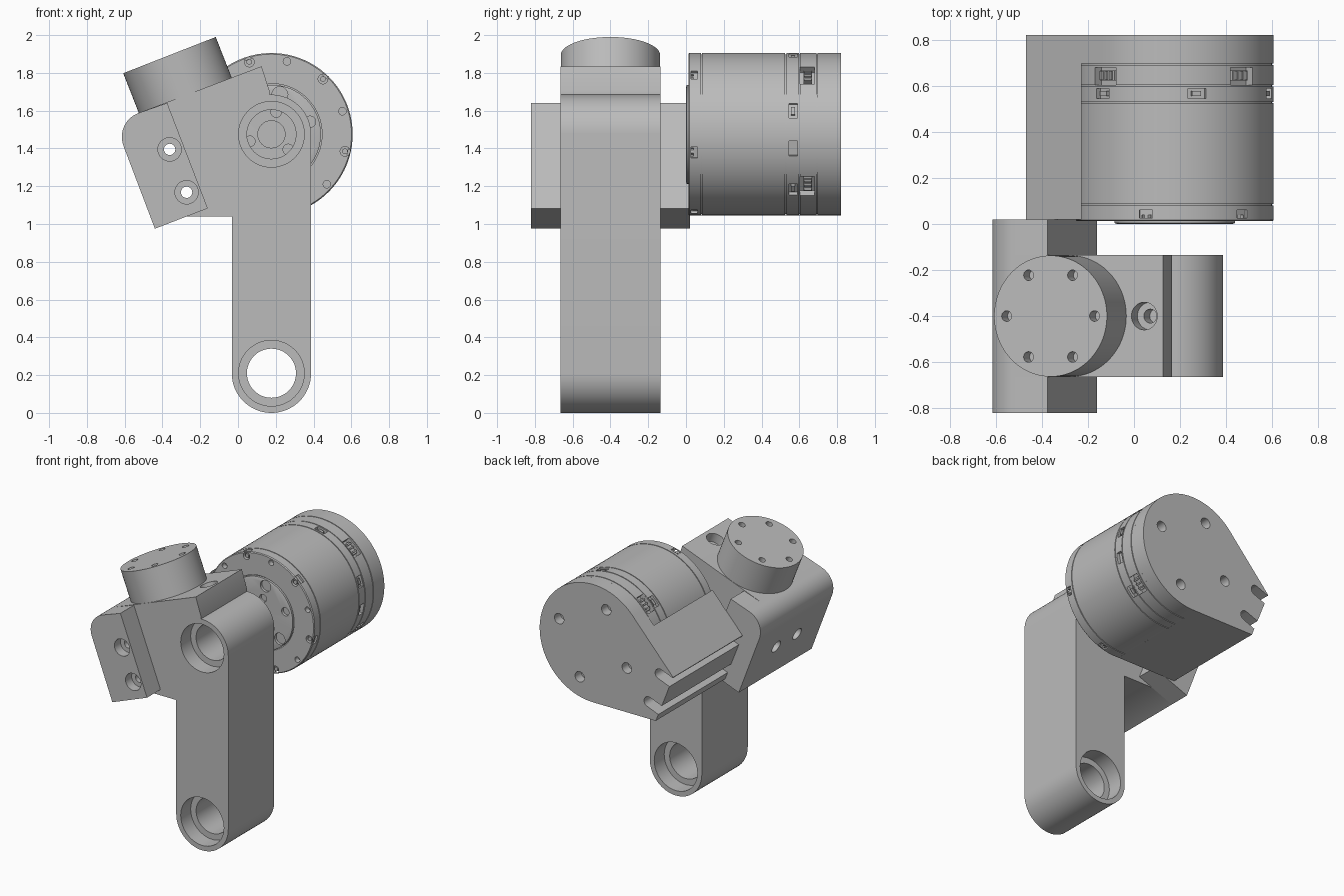
import bpy, bmesh, math
from mathutils import Matrix, Vector

cube = bpy.data.objects.get("Cube")
if cube:
    bpy.data.objects.remove(cube, do_unlink=True)

grey = bpy.data.materials.new("machined grey")
grey.use_nodes = True
COLOUR = (0.5, 0.5, 0.5, 1)
grey.diffuse_color = COLOUR
grey.node_tree.nodes["Principled BSDF"].inputs["Base Color"].default_value = COLOUR

TILT = math.radians(21.4)
UP = Vector((-math.sin(TILT), 0, math.cos(TILT)))      # tilted head axis
ACROSS = Vector((math.cos(TILT), 0, math.sin(TILT)))
JX, JZ, R = 0.177, 1.475, 0.43                         # motor axis and radius
FOOT_Z, ARM_R, MID_Y = 0.21, 0.21, -0.4


def finish(name, bm):
    bmesh.ops.recalc_face_normals(bm, faces=bm.faces)
    mesh = bpy.data.meshes.new(name)
    bm.to_mesh(mesh)
    bm.free()
    mesh.materials.append(grey)
    ob = bpy.data.objects.new(name, mesh)
    bpy.context.collection.objects.link(ob)
    return ob


def arc(cx, cz, r, a0, a1, n=24):
    angles = [math.radians(a0 + (a1 - a0) * i / n) for i in range(n + 1)]
    return [(cx + r * math.cos(a), cz + r * math.sin(a)) for a in angles]


def prism(name, outline, y0, y1):
    bm = bmesh.new()
    face = bm.faces.new([bm.verts.new((x, y0, z)) for x, z in outline])
    ext = bmesh.ops.extrude_face_region(bm, geom=[face])
    bmesh.ops.translate(bm, vec=(0, y1 - y0, 0),
                        verts=[v for v in ext["geom"] if isinstance(v, bmesh.types.BMVert)])
    return finish(name, bm)


def rod(name, p0, p1, r, n=32):
    p0, p1 = Vector(p0), Vector(p1)
    bm = bmesh.new()
    turn = (p1 - p0).to_track_quat("Z", "Y").to_matrix().to_4x4()
    bmesh.ops.create_cone(bm, cap_ends=True, segments=n, radius1=r, radius2=r,
                          depth=(p1 - p0).length,
                          matrix=Matrix.Translation((p0 + p1) / 2) @ turn)
    return finish(name, bm)


def radial_box(name, deg, radius, y, size):
    """Box on the motor rim: size is radial, along the axis, tangential."""
    bm = bmesh.new()
    m = (Matrix.Translation((JX, y, JZ)) @ Matrix.Rotation(-math.radians(deg), 4, "Y")
         @ Matrix.Translation((radius, 0, 0)) @ Matrix.Diagonal((*size, 1)))
    bmesh.ops.create_cube(bm, size=1, matrix=m)
    return finish(name, bm)


def lathe(name, profile, n=96):
    """Spin (radius, y) points around the motor axis."""
    bm = bmesh.new()
    rings = [[bm.verts.new((x, y, z)) for x, z in arc(JX, JZ, r, 0, 360 - 360 / n, n - 1)]
             for r, y in profile]
    for a, b in zip(rings, rings[1:]):
        for i in range(n):
            bm.faces.new((a[i], a[(i + 1) % n], b[(i + 1) % n], b[i]))
    bm.faces.new(rings[0])
    bm.faces.new(rings[-1])
    return finish(name, bm)


def cut(target, cutters):
    for c in cutters:
        c.hide_render = True
        mod = target.modifiers.new("cut", "BOOLEAN")
        mod.operation, mod.solver, mod.object = "DIFFERENCE", "EXACT", c
        bpy.context.view_layer.objects.active = target
        bpy.ops.object.modifier_apply(modifier=mod.name)
        bpy.data.objects.remove(c, do_unlink=True)


def bore(x, z, r, y0, y1, n=32):
    return rod("cutter", (x, y0, z), (x, y1, z), r, n)


def on_circle(r, deg):
    a = math.radians(deg)
    return JX + r * math.cos(a), JZ + r * math.sin(a)


# Arm with the tilted head
corner = arc(-0.48, 1.461, 0.135, 111.4, 201.4, 12)
arm = prism("arm", [(-0.44, 0.975), (-0.27, 1.041), (JX - ARM_R, 1.041)]
            + arc(JX, FOOT_Z, ARM_R, 180, 360, 32) + arc(JX, JZ, ARM_R, 0, 93, 20)
            + [(0.166, 1.707), (0.125, 1.835)] + corner, -0.665, -0.135)
for z in (FOOT_Z, JZ):
    cut(arm, [bore(JX, z, 0.13, -0.9, 0, 48), bore(JX, z, 0.174, -0.9, -0.55, 48),
              bore(JX, z, 0.174, -0.25, 0, 48)])

# Side flanges of the clamp
clamp_holes = [(-0.362, 1.395), (-0.272, 1.168)]
flange_shape = [(-0.44, 0.975), (-0.16, 1.083), (-0.375, 1.641)] + corner
front_flange = prism("front_flange", flange_shape, -0.82, -0.664)
rear_flange = prism("rear_flange", flange_shape, -0.136, 0.02)
for x, z in clamp_holes:
    cut(front_flange, [bore(x, z, 0.03, -1, 0.1), bore(x, z, 0.062, -1, -0.75)])
    cut(arm, [bore(x, z, 0.03, -1, 0.1)])
    cut(rear_flange, [bore(x, z, 0.03, -1, 0.1)])

# Bolt holes in the outer side and the counterbored hole in the sloping top
for y in (-0.28, -0.52):
    p = Vector((-0.535, y, 1.22))
    cut(arm, [rod("cutter", p - ACROSS * 0.1, p + ACROSS * 0.12, 0.045)])
p = Vector((0.045, MID_Y, 1.804))
cut(arm, [rod("cutter", p - UP * 0.07, p + UP * 0.1, 0.06),
          rod("cutter", p - UP * 0.14, p + UP * 0.1, 0.03)])

# Round boss on top with a ring of six holes
base = Vector((-0.278, MID_Y, 1.678))
top = base + UP * 0.232
boss = rod("boss", base - UP * 0.01, top, 0.263, 96)
for k in range(6):
    a = math.radians(60 * k)
    q = top + ACROSS * 0.205 * math.cos(a) + Vector((0, 0.205 * math.sin(a), 0))
    cut(boss, [rod("cutter", q - UP * 0.07, q + UP * 0.05, 0.023, 20)])

# Motor housing with fine seams
profile = [(R - 0.006, 0.012), (R, 0.018)]
for y in (0.083, 0.528, 0.6, 0.694):
    profile += [(R, y - 0.003), (R - 0.007, y - 0.003), (R - 0.007, y + 0.003), (R, y + 0.003)]
motor = lathe("motor_housing", profile + [(R, 0.72)])
for k in range(6):
    cut(motor, [bore(*on_circle(0.395, 18 + 60 * k), 0.02, -0.1, 0.05, 16),
                bore(*on_circle(0.4, 47 + 60 * k), 0.026, -0.1, 0.04, 16),
                radial_box("cutter", 47 + 60 * k, R, 0.043, (0.03, 0.035, 0.06)),
                radial_box("cutter", 17 + 60 * k, R, 0.567, (0.05, 0.045, 0.08))])
cut(motor, [radial_box("cutter", -10, R, 0.567, (0.05, 0.045, 0.08)),
            bore(JX, JZ, 0.268, -0.1, 0.02, 64)])
for k in range(6):
    x, z = on_circle(0.4, 47 + 60 * k)
    rod("face_bolt", (x, 0.018, z), (x, 0.045, z), 0.016, 6)
    radial_box("rim_tooth", 17 + 60 * k, R - 0.016, 0.567, (0.02, 0.02, 0.04))

# Socket recesses with plugs
for deg in (47, -40, 135):
    cut(motor, [radial_box("cutter", deg, R, 0.642, (0.09, 0.075, 0.13))])
    radial_box("socket", deg, R - 0.035, 0.645, (0.04, 0.045, 0.09))
    for s in (-1, 0, 1):
        radial_box("socket_pin", deg + 4 * s, R - 0.012, 0.645, (0.02, 0.04, 0.01))

# Output hub
hub = lathe("output_hub", [(0.25, 0.0), (0.262, 0.004), (0.262, 0.04)], 64)
cut(hub, [bore(JX, JZ, 0.072, -0.1, 0.03)])
for k in range(6):
    cut(hub, [bore(*on_circle(0.215, 18 + 60 * k), 0.03 + 0.012 * (k % 2), -0.1, 0.03, 20)])
    if k % 2:
        cut(hub, [bore(*on_circle(0.12, 18 + 60 * k), 0.028, -0.1, 0.03, 20)])

# Teardrop rear cap and the slotted mounting block beside the motor
end_face = [(-0.33, JZ - R), (-0.47, 1.40)]
cap = prism("rear_cap", end_face + arc(JX, JZ, R, 138, -90, 64), 0.697, 0.82)
block = prism("mounting_block", end_face + [(-0.228, 1.667), (-0.228, 1.47), (-0.1, 1.2),
                                            (0.1, 1.1), (0.15, JZ - R)], 0.02, 0.698)


def slot(x, z):
    rounded = arc(x, z, 0.037, 111.4, -68.6, 16)
    back = [(px - 0.3 * ACROSS.x, pz - 0.3 * ACROSS.z) for px, pz in (rounded[-1], rounded[0])]
    return prism("cutter", rounded + back, -0.1, 1)


for part in (cap, block):
    cut(part, [slot(x, z) for x, z in clamp_holes])
for k in range(4):
    hx, hz = on_circle(0.293, 21.4 + 90 * k)
    cut(cap, [bore(hx, hz, 0.038, 0.75, 1)])

# Smooth round surfaces, keep edges sharp
for ob in bpy.context.collection.objects:
    if ob.type == "MESH" and grey.name in ob.data.materials:
        bpy.ops.object.select_all(action="DESELECT")
        ob.select_set(True)
        bpy.context.view_layer.objects.active = ob
        bpy.ops.object.shade_smooth_by_angle(angle=math.radians(30))
